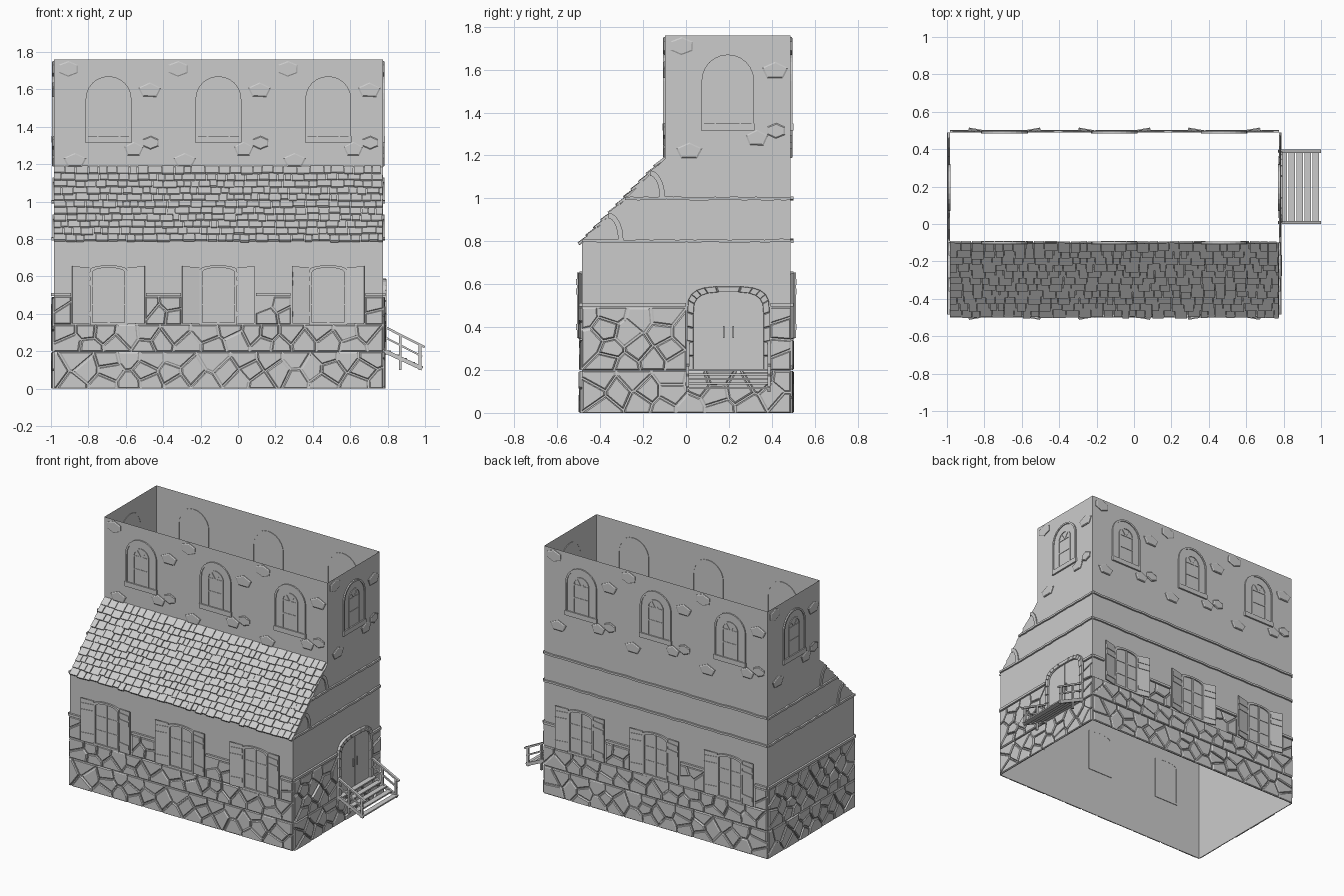
import bpy, bmesh, math, random
from mathutils import Matrix, Vector

random.seed(7)
if "Cube" in bpy.data.objects:
    bpy.data.objects.remove(bpy.data.objects["Cube"])

grey = bpy.data.materials.new("plain_grey")
grey.use_nodes = True
grey.diffuse_color = (0.6, 0.6, 0.6, 1)
grey.node_tree.nodes["Principled BSDF"].inputs["Base Color"].default_value = (0.6, 0.6, 0.6, 1)
parts = {}


def part(name):
    return parts.setdefault(name, bmesh.new())


def wall_frame(angle, dist):
    """Local x runs right along a wall, y runs up, z points outward."""
    return (Matrix.Rotation(math.radians(angle), 4, 'Z') @ Matrix.Translation((0, -dist, 0))
            @ Matrix.Rotation(math.pi / 2, 4, 'X'))


def slab(name, M, pts, w0, w1, taper=1.0):
    """Prism on a wall, with a chamfered front when taper < 1."""
    bm = part(name)
    c = sum((Vector(p) for p in pts), Vector((0, 0))) / len(pts)
    levels = [(1, w0), (1, w1)] if taper == 1 else [(1, w0), (1, w0 + (w1 - w0) * 0.6), (taper, w1)]
    rings = [[bm.verts.new(M @ (c + (Vector(p) - c) * s).to_3d() + M.to_3x3() @ Vector((0, 0, w)))
              for p in pts] for s, w in levels]
    n = len(pts)
    for lo, hi in zip(rings, rings[1:]):
        for i in range(n):
            bm.faces.new((lo[i], lo[(i + 1) % n], hi[(i + 1) % n], hi[i]))
    bm.faces.new(rings[-1])
    bm.faces.new(rings[0][::-1])


def rect(x0, x1, y0, y1):
    return [(x0, y0), (x1, y0), (x1, y1), (x0, y1)]


def strip(name, M, a, b, w0, w1):
    """Continuous moulding between two matching paths."""
    bm = part(name)
    secs = [[bm.verts.new(M @ Vector((*p, w))) for p, w in ((q, w0), (q, w1), (r, w1), (r, w0))]
            for q, r in zip(a, b)]
    for s, t in zip(secs, secs[1:]):
        for k in range(4):
            bm.faces.new((s[k], s[(k + 1) % 4], t[(k + 1) % 4], t[k]))
    bm.faces.new(secs[0])
    bm.faces.new(secs[-1][::-1])


def arch(cx, half, bottom, spring, rise, power=1.0, steps=12, legs=1):
    """Arched outline from bottom right, over the top, to bottom left."""
    leg = [bottom + (spring - bottom) * i / legs for i in range(legs)]
    pts = [(cx + half, y) for y in leg]
    for i in range(steps + 1):
        c, s = math.cos(math.pi * i / steps), max(math.sin(math.pi * i / steps), 0)
        pts.append((cx + half * math.copysign(abs(c) ** power, c), spring + rise * s ** power))
    return pts + [(cx - half, y) for y in reversed(leg)]


def clip(poly, p, n):
    out = []
    for a, b in zip(poly, poly[1:] + poly[:1]):
        da, db = (a - p).dot(n), (b - p).dot(n)
        if da <= 0:
            out.append(a)
        if da * db < 0:
            out.append(a.lerp(b, da / (da - db)))
    return out


def masonry(M, x0, x1, y0, y1, size, rows, skip=0.0):
    """Irregular fitted stones filling a rectangle."""
    cols, h = max(1, round((x1 - x0) / size)), (y1 - y0) / rows
    cw = (x1 - x0) / cols
    seeds = [Vector((x0 + cw * (c + 0.5 + 0.25 * (-1) ** r + random.uniform(-.28, .28)),
                     y0 + h * (r + 0.5 + random.uniform(-.28, .28))))
             for r in range(rows) for c in range(cols)]
    for s in seeds:
        poly = [Vector(p) for p in rect(x0, x1, y0, y1)]
        for t in seeds:
            d = t - s
            if t is not s and d.length < 0.5:
                n = d.normalized()
                poly = clip(poly, (s + t) / 2 - n * 0.004, n)
        if len(poly) > 2 and random.random() >= skip:
            slab("stone_cladding", M, poly, 0, random.uniform(.009, .015), 0.88)


def beam(name, a, b, ty, tz):
    a, b = Vector(a), Vector(b)
    M = (Matrix.Translation((a + b) / 2) @ (b - a).to_track_quat('X', 'Z').to_matrix().to_4x4()
         @ Matrix.Diagonal(((b - a).length, ty, tz, 1)))
    bmesh.ops.create_cube(part(name), size=1, matrix=M)


# Overall plan
XL, XR, YF, YU, YB, TOP = -0.985, 0.775, -0.485, -0.098, 0.488, 1.76
EAVE, RIDGE = 0.79, 1.185
front, upper = wall_frame(0, -YF), wall_frame(0, -YU)
right, back, left = wall_frame(90, XR), wall_frame(180, YB), wall_frame(-90, -XL)
bays = [-0.692, -0.105, 0.482]

# Thin open shell: extruded profile with both gable ends
profile = [(YB, 0), (YB, TOP), (YU, TOP), (YU, RIDGE), (YF, EAVE), (YF, 0)]
bm = part("wall_shell")
ends = [[bm.verts.new((x, y, z)) for y, z in profile] for x in (XL, XR)]
for i in (0, 2, 3, 4):
    bm.faces.new((ends[0][i], ends[0][i + 1], ends[1][i + 1], ends[1][i]))
for e in ends:
    bm.faces.new(e)


def upper_bay(M, cx):
    """Arched window with sill, and a few stones showing through the plaster."""
    slab("upper_windows", M, arch(cx, .11, 1.33, 1.548, .11), -.003, .003)
    strip("upper_windows", M, arch(cx, .1225, 1.32, 1.548, .1225),
          arch(cx, .11, 1.32, 1.548, .11), -.004, .009)
    strip("upper_windows", M, arch(cx, .0625, 1.35, 1.548, .0625),
          arch(cx, .054, 1.35, 1.548, .054), 0, .008)
    slab("upper_sills", M, rect(cx - .125, cx + .125, 1.316, 1.35), -.004, .012)
    for z in (1.455, 1.548):
        slab("upper_windows", M, rect(cx - .054, cx + .054, z - .005, z + .005), 0, .006)
    for s in (-1, 1):
        slab("upper_windows", M, [(cx, 1.55), (cx + s * .008, 1.55), (cx + s * .036, 1.588),
                                  (cx + s * .029, 1.594)], 0, .006)
    for dx, z, rx, rz, n in ((-.215, 1.71, .06, .042, 6), (.22, 1.595, .065, .042, 5),
                             (.225, 1.315, .048, .036, 6), (.135, 1.28, .055, .04, 5),
                             (-.18, 1.22, .065, .04, 5)):
        turn = 0.3 if n == 5 else 0.5
        pts = [(cx + dx + rx * math.cos(turn + math.tau * i / n),
                z + rz * math.sin(turn + math.tau * i / n)) for i in range(n)]
        slab("plaster_stones", M, pts, 0, .009, .85)


def lower_bay(M, cx):
    """Casement window with a pair of half-open shutters."""
    outer, inner = arch(cx, .1, .35, .635, .025), arch(cx, .086, .35, .622, .025)
    slab("lower_windows", M, outer, -.003, .003)
    strip("lower_windows", M, outer, inner, -.004, .012)
    slab("lower_windows", M, rect(cx - .007, cx + .007, .35, .645), 0, .01)
    for z in (.45, .55):
        slab("lower_windows", M, rect(cx - .086, cx + .086, z - .003, z + .003), 0, .006)
    slab("lower_windows", M, rect(cx - .1, cx + .1, .34, .355), -.004, .014)
    for s in (-1, 1):
        S = (M @ Matrix.Translation((cx + s * .102, 0, .004))
             @ Matrix.Rotation(-s * math.radians(10), 4, 'Y'))
        slab("shutters", S, [(0, .345), (s * .093, .35), (s * .093, .655), (0, .648)], -.004, .004)
        for z in (.4, .565, .61):
            slab("shutters", S, rect(min(0, s * .09), max(0, s * .09), z - .014, z + .014), 0, .008)


for cx in bays:
    upper_bay(upper, cx)
    lower_bay(front, cx)
for cx in bays:
    upper_bay(back, -cx)
    lower_bay(back, -cx)
upper_bay(right, .195)
upper_bay(left, -.195)

# Stone base on every side, with piers between the windows
for M, x0, x1, centres in ((front, XL, XR, bays), (back, -XR, -XL, [-c for c in bays][::-1])):
    masonry(M, x0, x1, 0, .195, .15, 3)
    masonry(M, x0, x1, .2, .34, .125, 2)
    edges = [x0] + [e for c in centres for e in (c - .2, c + .2)] + [x1]
    for a, b in zip(edges[::2], edges[1::2]):
        masonry(M, a, b, .345, .49, .09, 2, .15)
        slab("base_ledge", M, rect(a, b, .495, .512), 0, .014)
for M, spans in ((right, [(YF, 0), (.395, YB)]), (left, [(-YB, -YF)])):
    masonry(M, min(s[0] for s in spans), max(s[1] for s in spans), 0, .195, .14, 3)
    for a, b in spans:
        masonry(M, a, b, .2, .49, .115, 4)
        slab("base_ledge", M, rect(a, b, .495, .512), 0, .014)


# Rough string courses and curved braces
def course(M, x0, x1, z):
    n = 24
    line = [(x0 + (x1 - x0) * i / n, z + random.uniform(-.003, .003)) for i in range(n + 1)]
    strip("string_courses", M, line, [(x, y + .014) for x, y in line], 0, .012)


for z, start in ((.795, YF), (.993, -.285)):
    course(right, start, YB, z)
    course(left, -YB, -start, z)
    course(back, -XR, -XL, z)
for M, s in ((right, 1), (left, -1)):
    for y, z in ((-.098, 1.005), (-.292, .807)):
        quarter = [math.pi / 2 * i / 8 for i in range(9)]
        strip("gable_braces", M,
              [(s * (y - .07 + .07 * math.cos(t)), z + .125 * math.sin(t)) for t in quarter],
              [(s * (y - .07 + .045 * math.cos(t)), z + .1 * math.sin(t)) for t in quarter], 0, .007)

# Lean-to roof of uneven shingles
slope = math.atan2(RIDGE - EAVE, YU - YF)
length = math.hypot(RIDGE - EAVE, YU - YF)
roof = Matrix.Translation((0, YF, EAVE)) @ Matrix.Rotation(slope, 4, 'X')
rows = 11
for r in range(rows):
    y, x = r * length / rows, XL
    while x < XR - .01:
        end = min(x + random.uniform(.035, .075), XR)
        T = (roof @ Matrix.Translation((0, y, random.uniform(.007, .012)))
             @ Matrix.Rotation(math.radians(-9), 4, 'X'))
        slab("roof_shingles", T, rect(x + .002, end - .002, random.uniform(-.013, -.002), .055), -.007, .004)
        x = end

# Double door with a rounded stone surround
DY = .198
slab("door", right, arch(DY, .165, .2, .46, .105, .6), -.003, .006)
slab("door", right, rect(DY - .002, DY + .002, .2, .56), 0, .009)
for s in (-1, 1):
    slab("door_handles", right, rect(DY + s * .022 - .003, DY + s * .022 + .003, .35, .405), 0, .016)
a = arch(DY, .192, .2, .47, .12, .6, 11, 4)
b = arch(DY, .163, .2, .46, .103, .6, 11, 4)
for i in range(len(a) - 1):
    slab("door_surround", right, [a[i], a[i + 1], b[i + 1], b[i]], 0, .018, .88)

# Wooden steps with handrails
for i in range(5):
    x, z = .80 + i * .043, .2 - i * .021
    beam("step_treads", (x, .01, z), (x, .385, z), .036, .01)
for y in (.008, .388):
    beam("step_stringers", (.775, y, .205), (.985, y, .108), .014, .022)
    beam("step_rails", (.775, y, .335), (.998, y, .222), .018, .012)
    beam("step_rails", (.775, y, .28), (.985, y, .172), .01, .01)
    for x, top in ((.787, .325), (.868, .285), (.973, .232)):
        beam("step_posts", (x, y, .1 if x > .8 else .18), (x, y, top), .014, .014)

# Turn every collected part into an object
for name, bm in parts.items():
    bmesh.ops.recalc_face_normals(bm, faces=bm.faces)
    mesh = bpy.data.meshes.new(name)
    bm.to_mesh(mesh)
    bm.free()
    mesh.materials.append(grey)
    bpy.context.collection.objects.link(bpy.data.objects.new(name, mesh))
